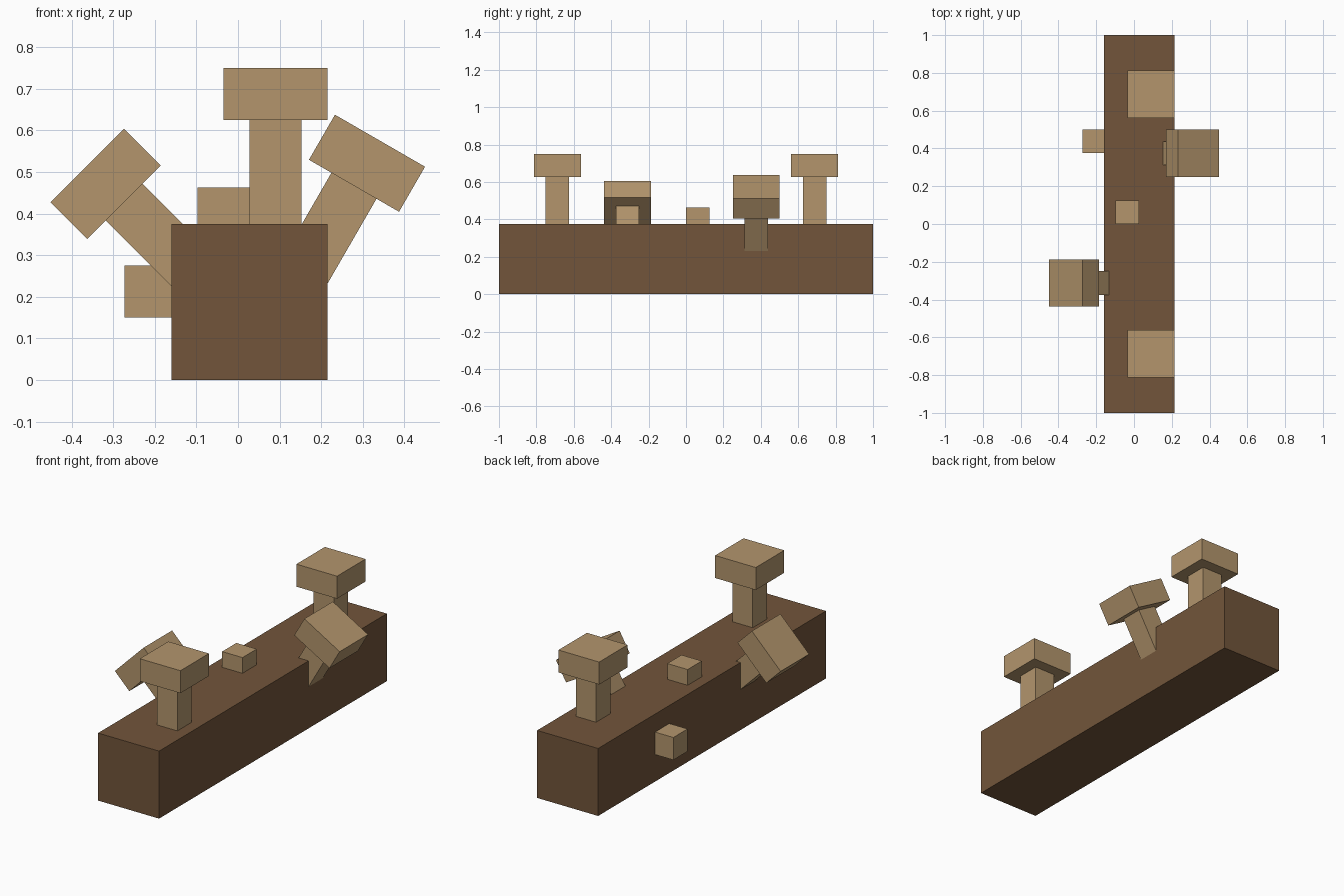
import bpy
import math
from mathutils import Matrix, Vector

default = bpy.data.objects.get("Cube")
if default:
    bpy.data.objects.remove(default, do_unlink=True)


def make_material(name, color):
    mat = bpy.data.materials.new(name)
    mat.use_nodes = True
    mat.diffuse_color = color
    mat.node_tree.nodes["Principled BSDF"].inputs["Base Color"].default_value = color
    mat.roughness = 0.9
    return mat


bark = make_material("dark_bark", (0.168, 0.091, 0.043, 1))
tan = make_material("pale_tan", (0.451, 0.302, 0.152, 1))


def box(name, center, size, mat, tilt=0):
    """Box with its dimensions baked in, tilted towards +x about the y axis."""
    bpy.ops.mesh.primitive_cube_add(size=1)
    obj = bpy.context.object
    obj.name = obj.data.name = name
    obj.data.transform(Matrix.Diagonal((*size, 1)))
    obj.location = center
    obj.rotation_euler.y = tilt
    obj.data.materials.append(mat)
    return obj


def mushroom(name, cap_center, degrees=0):
    """Square cap on a square stem that runs down the tilted axis."""
    tilt = math.radians(degrees)
    center = Vector(cap_center)
    axis = Vector((math.sin(tilt), 0, math.cos(tilt)))
    box(name + "_cap", center, (0.25, 0.25, 0.125), tan, tilt)
    box(name + "_stem", center - axis * 0.1875, (0.125, 0.125, 0.25), tan, tilt)


# Fallen log
box("log", (0.0275, 0, 0.1875), (0.375, 2, 0.375), bark)

# Upright mushrooms at both ends
mushroom("front_mushroom", (0.09, -0.6875, 0.6875))
mushroom("back_mushroom", (0.09, 0.6875, 0.6875))

# Leaning mushrooms growing from the sides
mushroom("left_mushroom", (0.31, 0.375, 0.521), 30)
mushroom("right_mushroom", (-0.318, -0.3125, 0.4715), -45)

# Small buds partly sunk in the log
box("top_bud", (-0.035, 0.0625, 0.4), (0.125, 0.125, 0.125), tan)
box("side_bud", (-0.21, 0.4375, 0.2125), (0.125, 0.125, 0.125), tan)
